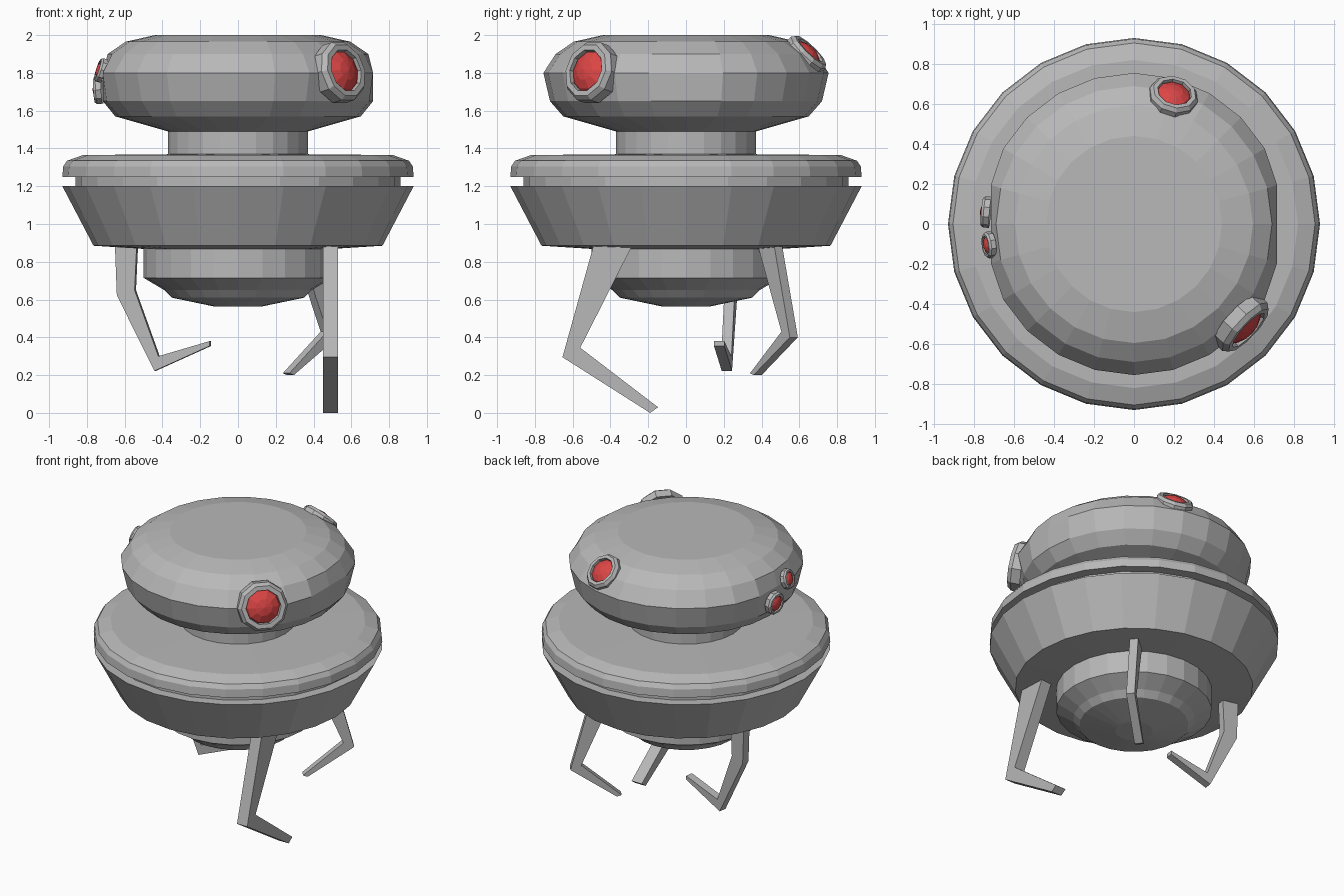
import bpy, bmesh, math
from mathutils import Vector, Matrix

if "Cube" in bpy.data.objects:
    bpy.data.objects.remove(bpy.data.objects["Cube"])


def material(name, rgb):
    m = bpy.data.materials.new(name)
    m.diffuse_color = (*rgb, 1)
    m.use_nodes = True
    m.node_tree.nodes["Principled BSDF"].inputs["Base Color"].default_value = m.diffuse_color
    return m


GREY = material("metal grey", (0.48, 0.48, 0.48))
RED = material("lens red", (0.72, 0.06, 0.06))


def finish(bm, name, mat, matrix=None):
    if matrix:
        bm.transform(matrix)
    bmesh.ops.recalc_face_normals(bm, faces=bm.faces)
    me = bpy.data.meshes.new(name)
    bm.to_mesh(me)
    bm.free()
    me.materials.append(mat)
    ob = bpy.data.objects.new(name, me)
    bpy.context.collection.objects.link(ob)
    return ob


def lathe(name, profile, mat, sides=24, closed=False, clamp_x=None, matrix=None):
    """Turn a (radius, height) profile; open profiles get end caps."""
    bm = bmesh.new()
    rings = []
    for r, z in profile:
        ring = []
        for i in range(sides):
            a = 2 * math.pi * i / sides
            x, y = r * math.cos(a), r * math.sin(a)
            if clamp_x:
                x = max(-clamp_x, min(clamp_x, x))
            ring.append(bm.verts.new((x, y, z)))
        rings.append(ring)
    pairs = list(zip(rings, rings[1:]))
    if closed:
        pairs.append((rings[-1], rings[0]))
    for a, b in pairs:
        for i in range(sides):
            j = (i + 1) % sides
            bm.faces.new((a[i], a[j], b[j], b[i]))
    if not closed:
        bm.faces.new(rings[0])
        bm.faces.new(rings[-1])
    return finish(bm, name, mat, matrix)


def leg(name, outline, origin, direction, width):
    """Extrude a flat (distance, height) outline that lies in a vertical plane."""
    d = Vector((*direction, 0)).normalized()
    n = Vector((-d.y, d.x, 0)) * (width / 2)
    o = Vector((*origin, 0))
    bm = bmesh.new()
    sides = [[bm.verts.new(o + d * s + Vector((0, 0, z)) + n * k) for s, z in outline]
             for k in (-1, 1)]
    bm.faces.new(sides[0])
    bm.faces.new(sides[1])
    for i in range(len(outline)):
        j = (i + 1) % len(outline)
        bm.faces.new((sides[0][i], sides[0][j], sides[1][j], sides[1][i]))
    return finish(bm, name, GREY)


def eye(name, centre, azimuth, tilt, r):
    """Bevelled bezel with a faceted red lens."""
    az, t = math.radians(azimuth), math.radians(tilt)
    n = Vector((math.cos(az) * math.cos(t), math.sin(az) * math.cos(t), math.sin(t)))
    m = Matrix.Translation(centre) @ n.to_track_quat('Z', 'Y').to_matrix().to_4x4()
    lathe(name + "_bezel", [(r, -.3 * r), (r, .08 * r), (.88 * r, .24 * r),
                            (.7 * r, .24 * r), (.66 * r, -.1 * r)],
          GREY, 10, closed=True, matrix=m)
    lathe(name + "_lens", [(.68 * r, .08 * r), (.62 * r, .16 * r), (.34 * r, .3 * r),
                           (.02 * r, .36 * r)], RED, 10, matrix=m)


# Head, flattened slightly at its left and right
lathe("head", [(.37, 1.49), (.65, 1.57), (.72, 1.65), (.755, 1.8), (.69, 1.9),
               (.595, 1.965), (.44, 2.0)], GREY, clamp_x=.715)
lathe("neck", [(.37, 1.34), (.37, 1.5)], GREY)

# Body: upper rim, recessed groove and tapered skirt
lathe("upper_rim", [(.85, 1.25), (.93, 1.25), (.925, 1.305), (.905, 1.335),
                    (.82, 1.365), (.3, 1.37)], GREY)
lathe("groove_band", [(.86, 1.18), (.86, 1.27)], GREY)
lathe("skirt", [(.45, .865), (.765, .885), (.93, 1.2), (.8, 1.2)], GREY)
lathe("belly", [(.12, .562), (.35, .61), (.39, .65), (.5, .715), (.5, .89)], GREY)

# Legs
leg("front_leg", [(-.49, .885), (-.285, .885), (-.56, .345), (-.148, .03),
                  (-.19, 0), (-.654, .295)], (.49, 0), (0, 1), .08)
leg("left_leg", [(-.654, .885), (-.538, .885), (-.549, .65), (-.422, .30),
                 (-.148, .38), (-.148, .354), (-.443, .222), (-.644, .623)],
    (0, .155), (1, -.14), .055)
leg("back_leg", [(.065, .885), (.2, .885), (.33, .4), (.03, .2), (0, .21), (.26, .43)],
    (.255, .36), (.77, .64), .055)

# Eyes
eye("front_eye", (.545, -.505, 1.805), -43, 14, .165)
eye("back_eye", (.197, .64, 1.9), 73, 45, .125)
eye("left_lower_eye", (-.742, .06, 1.71), 175, -3, .078)
eye("left_upper_eye", (-.728, -.105, 1.815), 188, 18, .067)
